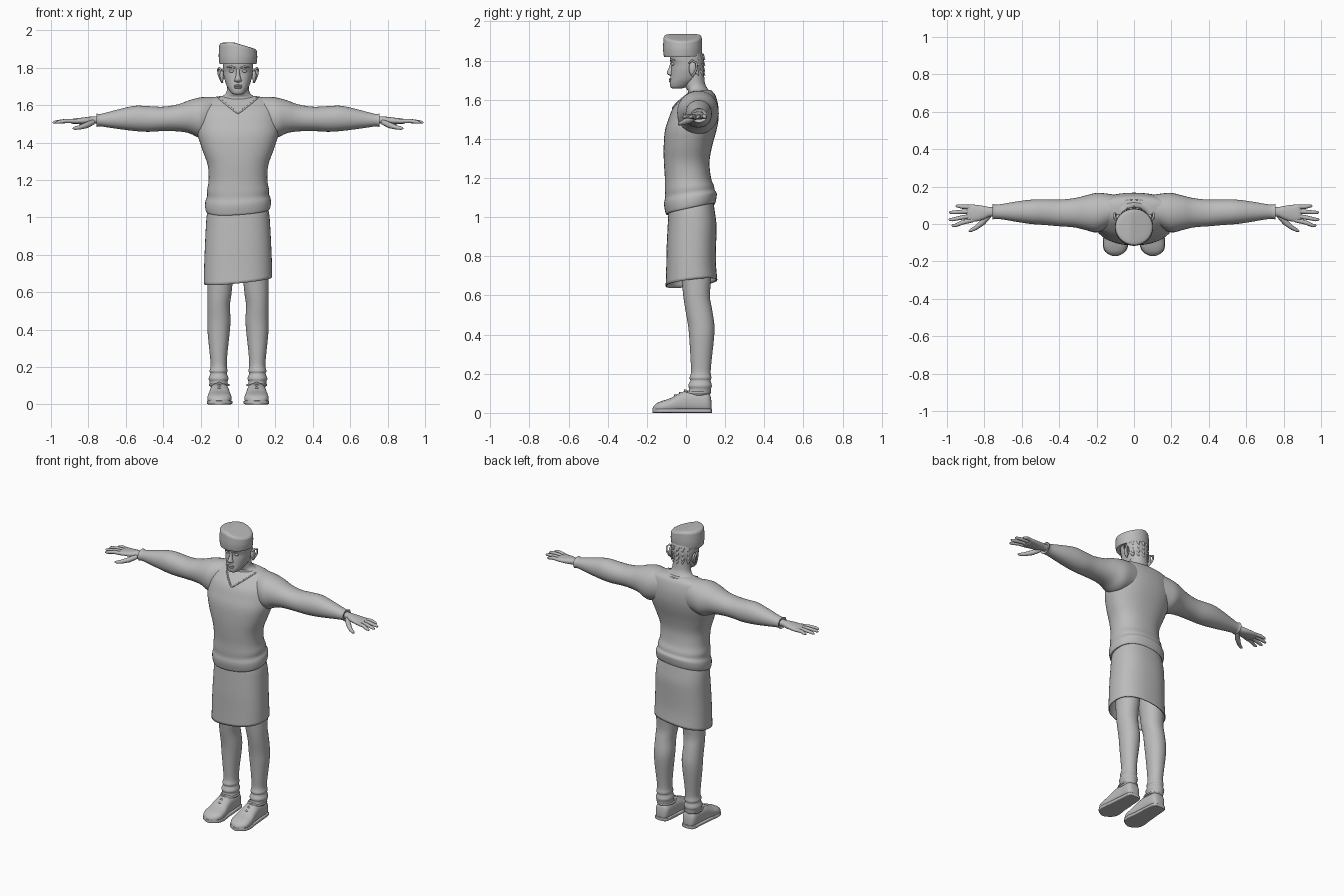
import bpy, bmesh, math
from mathutils import Vector
from mathutils.bvhtree import BVHTree

GREY = bpy.data.materials.new("plain grey")
GREY.diffuse_color = (0.5, 0.5, 0.5, 1)


def finish(name, data, mirror=False):
    ob = bpy.data.objects.new(name, data)
    bpy.context.collection.objects.link(ob)
    data.materials.append(GREY)
    if mirror:
        ob.modifiers.new("mirror", "MIRROR")
    return ob


def mesh_from(name, bm, mirror=False):
    bmesh.ops.recalc_face_normals(bm, faces=bm.faces)
    me = bpy.data.meshes.new(name)
    bm.to_mesh(me)
    bm.free()
    me.shade_smooth()
    me.set_sharp_from_angle(angle=math.radians(45))
    return finish(name, me, mirror)


def spline(p0, p1, p2, p3, t):
    return [0.5 * (2 * b + (c - a) * t + (2 * a - 5 * b + 4 * c - d) * t * t
                   + (3 * b - a - 3 * c + d) * t ** 3) for a, b, c, d in zip(p0, p1, p2, p3)]


# Skin smooth rings (position, a0, a1, b0, b1) along an axis with rounded sections
def loft(name, rings, axis="z", n=32, steps=4, power=2.3, mirror=False, caps=True, bend=None):
    dense = []
    for i in range(len(rings) - 1):
        four = [rings[min(max(i + k, 0), len(rings) - 1)] for k in (-1, 0, 1, 2)]
        dense += [spline(*four, s / steps) for s in range(steps)]
    dense.append(rings[-1])
    bm, loops = bmesh.new(), []
    for t, a0, a1, b0, b1 in dense:
        loop = []
        for k in range(n):
            ang = math.tau * k / n
            c, s = math.cos(ang), math.sin(ang)
            a = (a0 + a1) / 2 + (a1 - a0) / 2 * math.copysign(abs(c) ** (2 / power), c)
            b = (b0 + b1) / 2 + (b1 - b0) / 2 * math.copysign(abs(s) ** (2 / power), s)
            co = Vector({"z": (a, b, t), "x": (t, a, b), "y": (a, t, b)}[axis])
            loop.append(bm.verts.new(bend(co) if bend else co))
        loops.append(loop)
    for lo, hi in zip(loops, loops[1:]):
        for k in range(n):
            bm.faces.new((lo[k], lo[(k + 1) % n], hi[(k + 1) % n], hi[k]))
    if caps:
        bm.faces.new(loops[0])
        bm.faces.new(loops[-1])
    return mesh_from(name, bm, mirror)


# Round tubes through points (x, y, z, radius)
def tubes(name, paths, mirror=False, cyclic=False):
    cu = bpy.data.curves.new(name, "CURVE")
    cu.dimensions, cu.bevel_depth, cu.bevel_resolution, cu.use_fill_caps = "3D", 1, 3, True
    for pts in paths:
        sp = cu.splines.new("POLY")
        sp.points.add(len(pts) - 1)
        sp.use_cyclic_u, sp.use_smooth = cyclic, True
        for p, (x, y, z, r) in zip(sp.points, pts):
            p.co, p.radius = (x, y, z, 1), r
    return finish(name, cu, mirror)


def blob(name, centre, size, mirror=False):
    bm = bmesh.new()
    bmesh.ops.create_uvsphere(bm, u_segments=16, v_segments=10, radius=1)
    for v in bm.verts:
        v.co = Vector([c + s * q for c, s, q in zip(centre, size, v.co)])
    return mesh_from(name, bm, mirror)


def sym(rows):
    return [(z, -w, w, y0, y1) for z, w, y0, y1 in rows]


# Shirt body, with a rolled hem that rises towards the back
def hem_tilt(co):
    w = max(0, min(1, (1.2 - co.z) / 0.12))
    co.z += w * (0.22 * (co.y - 0.02) + 0.008 * math.sin(9 * co.x))
    return co


shirt = loft("shirt", sym([
    (1.045, .155, -.08, .14), (1.04, .17, -.1, .148), (1.065, .176, -.108, .155),
    (1.095, .174, -.112, .157), (1.12, .165, -.107, .147), (1.15, .165, -.108, .142),
    (1.2, .157, -.108, .128), (1.28, .162, -.113, .12), (1.36, .19, -.114, .133),
    (1.44, .215, -.108, .155), (1.5, .22, -.09, .166), (1.56, .215, -.065, .166),
    (1.61, .2, -.018, .155), (1.635, .165, .012, .142), (1.65, .09, .035, .122)]),
    n=48, bend=hem_tilt)

# Sleeves, shoulder to wrist
loft("sleeve", [
    (.07, .02, .15, 1.46, 1.645), (.14, -.02, .162, 1.44, 1.645), (.2, -.045, .166, 1.425, 1.642),
    (.26, -.032, .152, 1.45, 1.627), (.32, -.018, .138, 1.46, 1.605), (.4, -.012, .13, 1.462, 1.592),
    (.48, -.005, .132, 1.458, 1.595), (.55, 0, .13, 1.462, 1.597), (.63, .012, .12, 1.472, 1.58),
    (.7, .024, .108, 1.482, 1.562), (.74, .028, .103, 1.487, 1.553), (.757, .024, .107, 1.483, 1.557),
    (.752, .032, .099, 1.49, 1.55)], axis="x", power=2.1, mirror=True)

# Neckline: V at the front laid on the shirt, curve at the back
tree = BVHTree.FromPolygons([v.co for v in shirt.data.vertices],
                            [p.vertices for p in shirt.data.polygons])
neckline = []
for i in range(-10, 11):
    x = i * .0105
    z = 1.557 + .95 * abs(x) ** 1.08
    hit = tree.ray_cast(Vector((x, -1, z)), Vector((0, 1, 0)))[0]
    neckline.append((x, hit.y if hit else .07, z, .005))
for i in range(1, 8):
    a = math.pi * i / 8
    neckline.append((.105 * math.cos(a), .07 + .06 * math.sin(a), 1.642, .005))
tubes("neckline", [neckline], cyclic=True)

# Neck and head
loft("neck", sym([(1.6, .115, -.005, .13), (1.64, .096, .01, .12), (1.66, .068, .0, .108),
                  (1.69, .058, -.01, .096), (1.76, .058, -.01, .09)]), power=2)
loft("head", sym([
    (1.658, .022, -.07, -.02), (1.664, .035, -.079, 0), (1.685, .05, -.083, .04),
    (1.71, .063, -.08, .07), (1.75, .075, -.076, .086), (1.78, .079, -.074, .09),
    (1.81, .081, -.082, .09), (1.85, .08, -.08, .08)]), power=2.2)
loft("nose", sym([(1.722, .008, -.082, -.06), (1.73, .02, -.094, -.06), (1.742, .016, -.098, -.06),
                  (1.765, .01, -.087, -.06), (1.795, .009, -.078, -.06)]), n=16, power=2)
blob("upper_lip", (0, -.079, 1.704), (.025, .009, .006))
blob("lower_lip", (0, -.079, 1.694), (.021, .009, .006))
blob("eye", (.034, -.066, 1.782), (.014, .009, .008), True)
tubes("eyebrow", [[(.012, -.079, 1.799, .004), (.035, -.077, 1.806, .006), (.06, -.058, 1.802, .003)]], True)

# Ears with a raised rim
blob("ear", (.086, .034, 1.76), (.012, .02, .036), True)
tubes("ear_rim", [[(.088, .015, 1.785, .004), (.101, .03, 1.8, .006), (.106, .052, 1.79, .006),
                   (.103, .056, 1.765, .006), (.093, .045, 1.738, .006), (.084, .03, 1.722, .006)]], True)

# Short hair tufts at the nape
tubes("hair_tufts", [[(.07 * math.sin(a), .01 + .07 * math.cos(a), z + .012, .014),
                      (.08 * math.sin(a), .015 + .083 * math.cos(a), z - .012, .001)]
                     for z in (1.815, 1.785, 1.755, 1.735) for a in (-.9, -.45, 0, .45, .9)])


# Brimless cap with a crown sloping down on one side
def crown_slope(co):
    if co.z > 1.85:
        co.z -= max(0, co.x + .02) * .3 * (co.z - 1.85) / .085
    return co


loft("cap", sym([(1.822, .094, -.108, .074), (1.822, .099, -.113, .079), (1.86, .103, -.117, .083),
                 (1.91, .101, -.115, .081), (1.925, .098, -.112, .078), (1.934, .085, -.1, .065),
                 (1.935, .02, -.04, .005)]), n=40, power=2, bend=crown_slope)


# Skirt with an uneven open hem
def skirt_hem(co):
    co.z += (1.08 - co.z) / .42 * (.1 * co.x + .12 * co.y)
    return co


skirt = loft("skirt", sym([
    (1.09, .15, -.085, .138), (1.02, .166, -.09, .148), (.95, .172, -.094, .156),
    (.85, .177, -.099, .154), (.75, .181, -.101, .153), (.66, .183, -.104, .16)]),
    n=48, caps=False, bend=skirt_hem, power=2.4)
skirt.modifiers.new("thickness", "SOLIDIFY").thickness = .006

# Trouser legs with gathered cuffs
loft("trouser_leg", [
    (1.0, .012, .15, -.06, .13), (.85, .015, .163, -.045, .135), (.7, .025, .164, -.025, .13),
    (.6, .034, .164, -.014, .122), (.53, .043, .164, -.004, .133), (.45, .04, .164, .01, .145),
    (.38, .045, .162, .017, .143), (.28, .056, .152, .023, .132), (.21, .06, .146, .026, .126),
    (.18, .056, .152, .018, .13), (.165, .06, .148, .022, .126), (.14, .051, .157, .012, .132),
    (.122, .056, .152, .016, .128), (.1, .054, .15, .01, .125), (.085, .065, .14, .02, .11)],
    power=2.1, mirror=True)


# Shoes with a flat base, welt and laces
def on_floor(co):
    co.z = max(0, co.z)
    return co


loft("shoe", [
    (.13, .08, .12, .01, .06), (.122, .062, .136, 0, .095), (.1, .052, .146, 0, .112),
    (.05, .048, .148, 0, .115), (0, .046, .152, 0, .113), (-.04, .042, .156, 0, .097),
    (-.08, .036, .162, 0, .075), (-.12, .036, .163, 0, .062), (-.148, .05, .151, 0, .05),
    (-.164, .072, .13, 0, .036), (-.17, .09, .112, .008, .024)],
    axis="y", power=2.5, mirror=True, bend=on_floor)
loft("sole", [
    (.132, .08, .12, 0, .02), (.12, .054, .144, 0, .022), (.05, .044, .152, 0, .022),
    (-.04, .038, .16, 0, .022), (-.1, .03, .167, 0, .022), (-.14, .04, .16, 0, .022),
    (-.162, .066, .136, 0, .021), (-.172, .09, .112, 0, .02)],
    axis="y", power=6, mirror=True, bend=on_floor)
tubes("laces", [[(.065, y + .012, z - .012, .005), (.1, y, z, .006), (.135, y + .012, z - .012, .005)]
                for y, z in ((-.055, .09), (-.03, .102), (-.005, .115))], True)
tubes("shoe_collar", [[(.1 + .05 * math.cos(a), .062 + .06 * math.sin(a), .104, .006)
                       for a in [math.tau * k / 20 for k in range(20)]]], True, cyclic=True)

# Hands: palm, fingers and a lowered thumb
loft("palm", [
    (.72, .038, .092, 1.5, 1.542), (.77, .04, .09, 1.502, 1.54), (.8, .026, .096, 1.498, 1.538),
    (.84, .014, .102, 1.498, 1.533), (.88, .012, .104, 1.5, 1.528), (.895, .02, .098, 1.505, 1.522)],
    axis="x", n=24, mirror=True)
fingers = [(.022, -.008, .975), (.045, .024, .992), (.068, .062, .99), (.09, .096, .955)]
tubes("fingers", [[(.86, y0, 1.514, .012), (.92, (y0 + y1) / 2, 1.516, .0115),
                   (tip - .02, y1, 1.511, .0095), (tip - .006, y1, 1.508, .007),
                   (tip, y1, 1.507, .002)] for y0, y1, tip in fingers], True)
tubes("thumb", [[(.775, .045, 1.51, .014), (.81, .008, 1.493, .016), (.845, -.02, 1.482, .012),
                 (.872, -.034, 1.477, .009), (.884, -.039, 1.476, .003)]], True)
